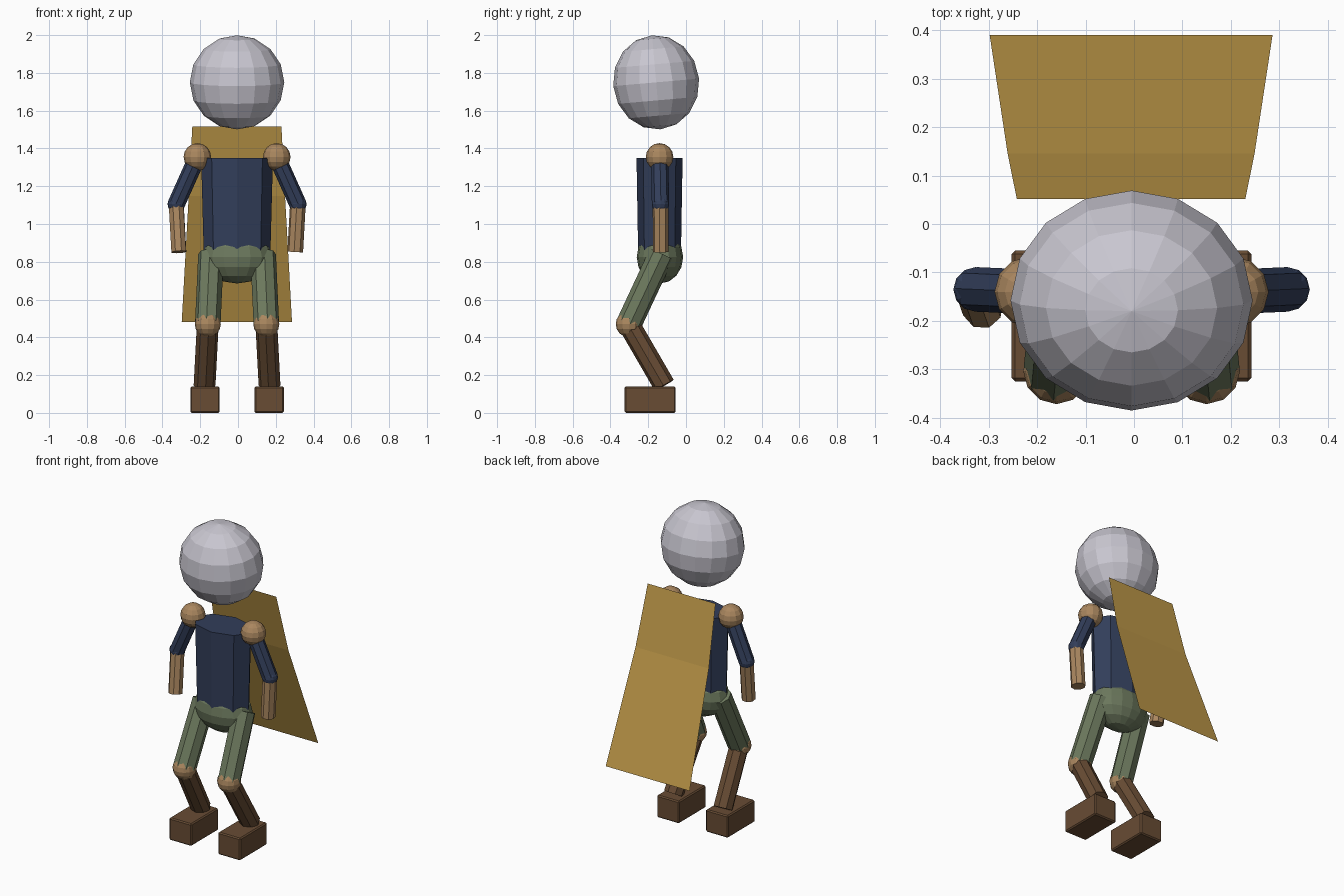
import bpy, bmesh, math
from mathutils import Vector, Matrix

if "Cube" in bpy.data.objects:
    bpy.data.objects.remove(bpy.data.objects["Cube"])


def material(name, rgb):
    m = bpy.data.materials.new(name)
    m.diffuse_color = (*rgb, 1)
    m.use_nodes = True
    m.node_tree.nodes["Principled BSDF"].inputs["Base Color"].default_value = m.diffuse_color
    return m


GREY = material("pale grey", (0.58, 0.565, 0.63))
BLUE = material("navy cloth", (0.032, 0.048, 0.102))
OLIVE = material("olive cloth", (0.15, 0.19, 0.11))
TAN = material("tan skin", (0.40, 0.24, 0.114))
BROWN = material("brown leather", (0.138, 0.072, 0.034))
GOLD = material("gold cloth", (0.515, 0.314, 0.065))


def finish(name, bm, mat):
    mesh = bpy.data.meshes.new(name)
    bm.to_mesh(mesh)
    bm.free()
    mesh.materials.append(mat)
    ob = bpy.data.objects.new(name, mesh)
    bpy.context.collection.objects.link(ob)
    return ob


def ball(name, centre, radii, mat, seg=12, rings=8, tilt=0):
    bm = bmesh.new()
    bmesh.ops.create_uvsphere(bm, u_segments=seg, v_segments=rings, radius=1)
    bm.transform(Matrix.Translation(centre) @ Matrix.Rotation(tilt, 4, 'X')
                 @ Matrix.Diagonal((*radii, 1)))
    return finish(name, bm, mat)


def limb(name, a, b, radius, mat, sides=8):
    """Closed cylinder running from point a to point b."""
    a, b = Vector(a), Vector(b)
    bm = bmesh.new()
    bmesh.ops.create_cone(bm, cap_ends=True, segments=sides, radius1=radius,
                          radius2=radius, depth=(b - a).length)
    turn = (a - b).to_track_quat('Z', 'Y').to_matrix().to_4x4()
    bm.transform(Matrix.Translation((a + b) / 2) @ turn)
    return finish(name, bm, mat)


# Head, floating above the body and nodding slightly forward
ball("head", (-0.005, -0.158, 1.75), (0.25, 0.228, 0.25), GREY, 16, 8, math.radians(5))

# Torso: eight-sided, a little narrower at the waist
bm = bmesh.new()
bmesh.ops.create_cone(bm, cap_ends=True, segments=8, radius1=0.93, radius2=1, depth=0.5)
bm.transform(Matrix.Translation((-0.005, -0.14, 1.10)) @ Matrix.Diagonal((0.19, 0.122, 1, 1)))
finish("torso", bm, BLUE)

# Pelvis
ball("pelvis", (-0.005, -0.138, 0.825), (0.186, 0.123, 0.14), OLIVE, 16, 8)

# Arms and legs; the left hand reaches slightly further forward
for side, s, hand_y in (("left", -1, -0.175), ("right", 1, -0.133)):
    def at(x, y, z):
        return (s * x - 0.005, y, z)

    shoulder = at(0.21, -0.14, 1.355)
    elbow = at(0.322, -0.135, 1.105)
    ball(side + "_shoulder", shoulder, (0.073,) * 3, TAN)
    limb(side + "_upper_arm", shoulder, elbow, 0.046, BLUE)
    ball(side + "_elbow", elbow, (0.046,) * 3, BLUE)
    limb(side + "_forearm", elbow, at(0.308, hand_y, 0.852), 0.042, TAN)

    knee = at(0.155, -0.303, 0.47)
    limb(side + "_thigh", at(0.138, -0.13, 0.84), knee, 0.068, OLIVE)
    ball(side + "_knee", knee, (0.069,) * 3, TAN)
    limb(side + "_shin", knee, at(0.172, -0.115, 0.146), 0.058, BROWN)

    # Foot block with softened edges
    bm = bmesh.new()
    bmesh.ops.create_cube(bm, size=1)
    bm.transform(Matrix.Translation(at(0.17, -0.19, 0.07)) @ Matrix.Diagonal((0.155, 0.27, 0.14, 1)))
    bmesh.ops.bevel(bm, geom=bm.edges[:], offset=0.007, segments=1, affect='EDGES')
    finish(side + "_foot", bm, BROWN)

# Cape: a thin sheet with one fold, flaring away from the back
bm = bmesh.new()
rows = [[bm.verts.new((x - 0.006, y, z)) for x in (-w, w)]
        for w, y, z in ((0.236, 0.052, 1.515), (0.255, 0.146, 1.147), (0.292, 0.39, 0.48))]
for top, low in zip(rows, rows[1:]):
    bm.faces.new((top[0], top[1], low[1], low[0]))
bm.normal_update()
for f in bm.faces:
    if f.normal.y < 0:
        f.normal_flip()
finish("cape", bm, GOLD)
